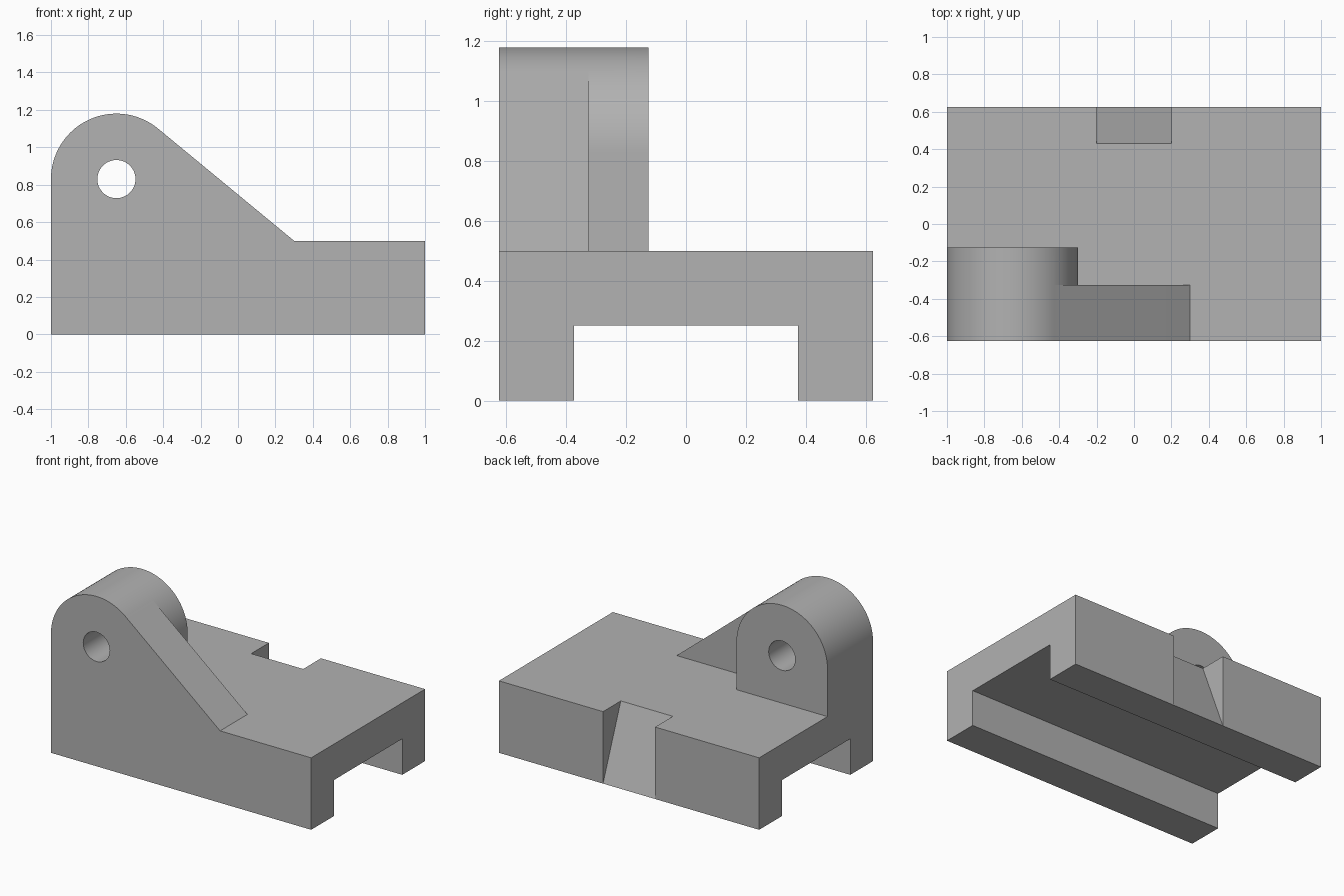
import bpy
import bmesh
from math import sin, cos, acos, atan2, hypot, pi, radians
from mathutils import Vector

cube = bpy.data.objects.get("Cube")
if cube:
    bpy.data.objects.remove(cube, do_unlink=True)

grey = bpy.data.materials.new("plain grey")
grey.use_nodes = True
grey.diffuse_color = (0.445, 0.445, 0.445, 1)
grey.node_tree.nodes["Principled BSDF"].inputs["Base Color"].default_value = grey.diffuse_color


def prism(name, profile, axis, start, end):
    """Extrude a profile of (x, z) along y, or of (y, z) along x."""
    bm = bmesh.new()
    place = (lambda u, v: (start, u, v)) if axis == "x" else (lambda u, v: (u, start, v))
    face = bm.faces.new([bm.verts.new(place(u, v)) for u, v in profile])
    step = end - start
    shift = Vector((step, 0, 0)) if axis == "x" else Vector((0, step, 0))
    made = bmesh.ops.extrude_face_region(bm, geom=[face], use_keep_orig=True)
    bmesh.ops.translate(bm, vec=shift, verts=[g for g in made["geom"] if isinstance(g, bmesh.types.BMVert)])
    bmesh.ops.recalc_face_normals(bm, faces=bm.faces)
    mesh = bpy.data.meshes.new(name)
    bm.to_mesh(mesh)
    bm.free()
    mesh.materials.append(grey)
    obj = bpy.data.objects.new(name, mesh)
    bpy.context.collection.objects.link(obj)
    return obj


def arc(radius, a0, a1, n):
    steps = [a0 + (a1 - a0) * i / n for i in range(n + 1)]
    return [(CX + radius * cos(a), CZ + radius * sin(a)) for a in steps]


def combine(target, tool, operation):
    mod = target.modifiers.new(tool.name, "BOOLEAN")
    mod.operation = operation
    mod.solver = "EXACT"
    mod.object = tool
    tool.hide_render = True
    bpy.context.view_layer.objects.active = target
    bpy.ops.object.modifier_apply(modifier=mod.name)
    bpy.data.objects.remove(tool, do_unlink=True)


HALF, TOP = 0.625, 0.5
CX, CZ, R = -0.65, 0.83, 0.35
TOE = 0.3

# Base with a channel running along its underside
LEG, ROOF = 0.375, 0.25
body = prism("bracket_body", [(-HALF, 0), (-LEG, 0), (-LEG, ROOF), (LEG, ROOF),
                              (LEG, 0), (HALF, 0), (HALF, TOP), (-HALF, TOP)], "x", -1, 1)

# Sloped notch in the rear edge
slope = (HALF - 0.43) / TOP
notch = prism("notch_cutter", [(HALF, 0), (HALF + 0.1, 0), (HALF + 0.1, TOP + 0.1),
                               (HALF - slope * (TOP + 0.1), TOP + 0.1)], "x", -0.2, 0.2)
combine(body, notch, "DIFFERENCE")

# Rounded upright lug
lug = prism("lug", [(CX - R, TOP), (CX + R, TOP)] + arc(R, 0, pi, 64), "y", -HALF, -0.125)

# Sloping rib, tangent to the lug's round top
dx, dz = TOE - CX, TOP - CZ
tangent = atan2(dz, dx) + acos(R / hypot(dx, dz))
rib = prism("rib", [(CX, TOP), (TOE, TOP)] + arc(R, tangent, pi / 2, 16), "y", -HALF, -0.325)
combine(lug, rib, "UNION")
combine(body, lug, "UNION")

# Pin hole through the lug
hole = prism("hole_cutter", arc(0.102, 0, 2 * pi, 48)[:-1], "y", -HALF - 0.1, 0)
combine(body, hole, "DIFFERENCE")

# Crisp edges, smooth round surfaces
bpy.ops.object.select_all(action="DESELECT")
body.select_set(True)
bpy.context.view_layer.objects.active = body
bpy.ops.object.shade_smooth_by_angle(angle=radians(25))
